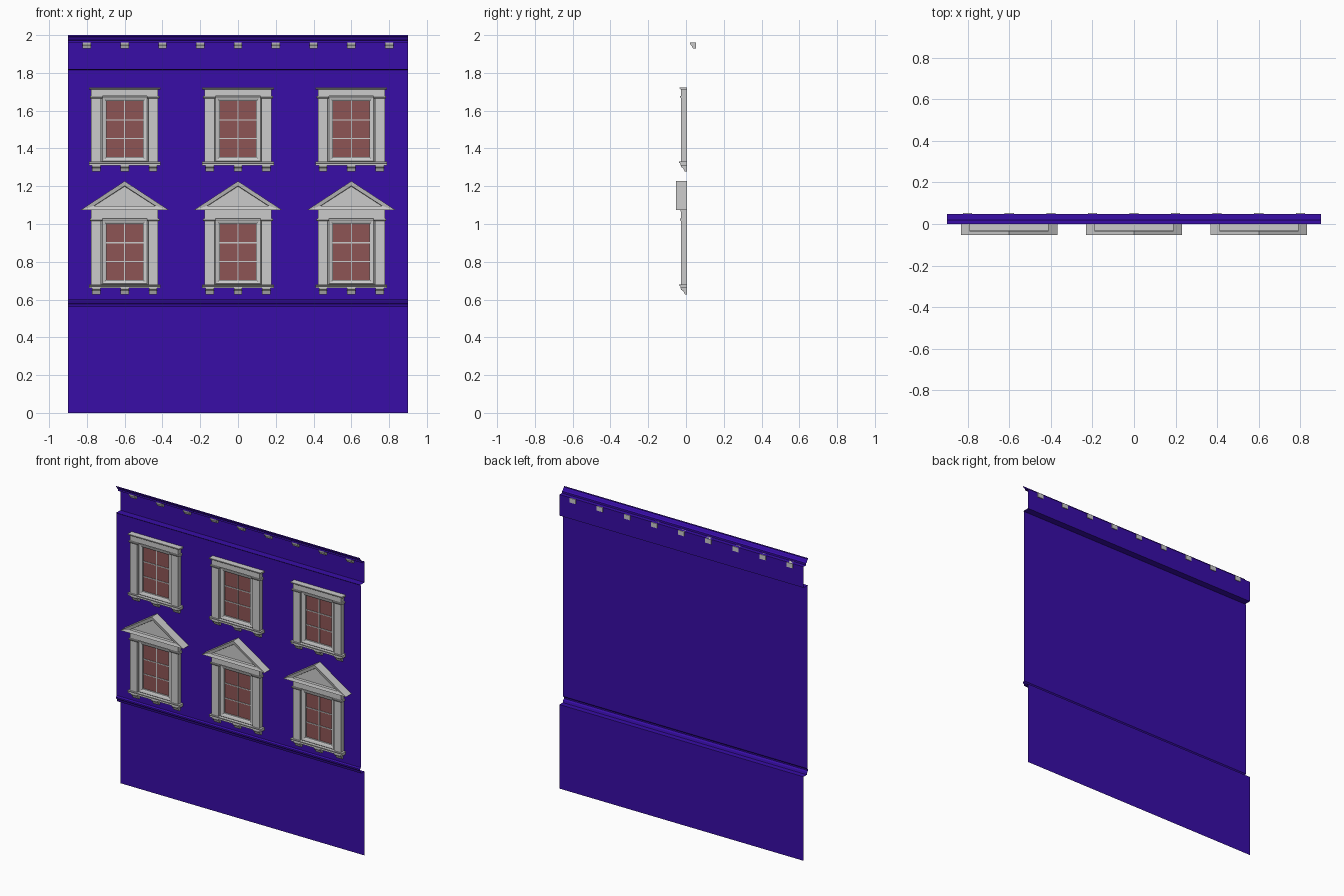
import bpy

if "Cube" in bpy.data.objects:
    bpy.data.objects.remove(bpy.data.objects["Cube"])


def material(name, rgb):
    m = bpy.data.materials.new(name)
    m.diffuse_color = (*rgb, 1)
    m.use_nodes = True
    m.node_tree.nodes["Principled BSDF"].inputs["Base Color"].default_value = m.diffuse_color
    return m


BLUE = material("wall_blue", (0.04, 0.004, 0.39))
RED = material("glass_red", (0.27, 0.09, 0.09))


def make(name, verts, faces, mat=None):
    me = bpy.data.meshes.new(name)
    me.from_pydata(verts, [], faces)
    me.update()
    ob = bpy.data.objects.new(name, me)
    bpy.context.collection.objects.link(ob)
    if mat:
        me.materials.append(mat)
    return ob


def extrude_x(name, profile, x0, x1, mat=None, solid=True):
    """Run a (y, z) profile along x; solid closes the loop and caps it."""
    n = len(profile)
    verts = [(x, y, z) for x in (x0, x1) for y, z in profile]
    faces = [(i, (i + 1) % n, n + (i + 1) % n, n + i) for i in range(n if solid else n - 1)]
    if solid:
        faces += [tuple(range(n))[::-1], tuple(range(n, 2 * n))]
    return make(name, verts, faces, mat)


def box(name, x0, x1, y0, y1, z0, z1, mat=None):
    return extrude_x(name, [(y0, z0), (y1, z0), (y1, z1), (y0, z1)], x0, x1, mat)


def nested_rings(name, rings, cap=False):
    """Join successive outlines (lists of points) into a moulded frame."""
    n = len(rings[0])
    verts = [p for r in rings for p in r]
    faces = [(k * n + i, k * n + (i + 1) % n, (k + 1) * n + (i + 1) % n, (k + 1) * n + i)
             for k in range(len(rings) - 1) for i in range(n)]
    if cap:
        faces.append(tuple(range((len(rings) - 1) * n, len(rings) * n)))
    return make(name, verts, faces)


BACK = 0.006


def rect(cx, hw, z0, z1, y):
    return [(cx - hw, y, z0), (cx + hw, y, z0), (cx + hw, y, z1), (cx - hw, y, z1)]


def tri(cx, hw, z0, z1, y):
    return [(cx - hw, y, z0), (cx + hw, y, z0), (cx, y, z1)]


def bracket(name, cx, z):
    extrude_x(name, [(BACK, z), (-0.028, z), (-0.026, z - 0.008), (-0.014, z - 0.016),
                     (-0.006, z - 0.033), (BACK, z - 0.033)], cx - 0.022, cx + 0.022)


def window(cx, z, pediment):
    # sill with three brackets
    extrude_x("sill", [(BACK, z - 0.012), (-0.028, z - 0.012), (-0.028, z - 0.002),
                       (-0.036, z + 0.002), (-0.036, z + 0.008), (BACK, z + 0.008)],
              cx - 0.19, cx + 0.19)
    for dx in (-0.15, 0, 0.15):
        bracket("sill_bracket", cx + dx, z - 0.012)
    # side pilasters and their capitals
    for s in (-1, 1):
        a, b = sorted((cx + s * 0.125, cx + s * 0.177))
        box("pilaster", a, b, -0.026, BACK, z + 0.008, z + 0.365)
        extrude_x("capital", [(BACK, z + 0.343), (-0.027, z + 0.343), (-0.033, z + 0.35),
                              (-0.033, z + 0.356), (BACK, z + 0.356)], a - 0.007, b + 0.007)
    # stepped frame around the glass
    nested_rings("window_frame", [
        rect(cx, 0.126, z + 0.005, z + 0.358, BACK),
        rect(cx, 0.126, z + 0.005, z + 0.358, -0.012),
        rect(cx, 0.118, z + 0.012, z + 0.35, -0.018),
        rect(cx, 0.105, z + 0.024, z + 0.336, -0.014),
        rect(cx, 0.096, z + 0.032, z + 0.328, -0.010),
        rect(cx, 0.096, z + 0.032, z + 0.328, 0.002)])
    # glass and glazing bars
    make("glass", rect(cx, 0.096, z + 0.032, z + 0.328, 0.001), [(0, 1, 2, 3)], RED)
    box("upright_bar", cx - 0.003, cx + 0.003, -0.003, 0.002, z + 0.032, z + 0.328)
    for h in (0.13, 0.229):
        box("cross_bar", cx - 0.096, cx + 0.096, -0.003, 0.002, z + h - 0.003, z + h + 0.003)
    # lintel
    box("lintel", cx - 0.177, cx + 0.177, -0.026, BACK, z + 0.356, z + 0.398)
    if pediment:
        b = z + 0.4
        box("lintel_top", cx - 0.177, cx + 0.177, -0.028, BACK, b - 0.005, b + 0.01)
        nested_rings("pediment", [
            tri(cx, 0.232, b + 0.003, b + 0.155, BACK),
            tri(cx, 0.232, b + 0.003, b + 0.155, -0.052),
            tri(cx, 0.166, b + 0.022, b + 0.130, -0.046),
            tri(cx, 0.160, b + 0.024, b + 0.127, -0.030)], cap=True)
        make("pediment_back", tri(cx, 0.232, b + 0.003, b + 0.155, BACK), [(0, 2, 1)])
    else:
        extrude_x("lintel_cap", [(BACK, z + 0.39), (-0.026, z + 0.39), (-0.034, z + 0.396),
                                 (-0.034, z + 0.401), (BACK, z + 0.401)], cx - 0.19, cx + 0.19)


# wall sheet with string course, frieze step and cornice
extrude_x("wall", [(0.047, 0), (0.047, 0.56), (0.012, 0.56), (0.008, 0.575), (0.0, 0.583),
                   (0.0, 0.592), (0.008, 0.6), (0.008, 1.815), (0.002, 1.82), (0.047, 1.82),
                   (0.047, 1.96), (0.02, 1.96), (0.02, 1.972), (0.012, 1.978), (0.008, 1.987),
                   (0.0, 1.992), (0.0, 2.0)], -0.9, 0.9, BLUE, solid=False)

# cornice blocks
for k in range(-4, 5):
    x = k * 0.2
    extrude_x("cornice_block", [(0.052, 1.96), (0.021, 1.96), (0.023, 1.95), (0.031, 1.942),
                                (0.036, 1.93), (0.052, 1.93)], x - 0.022, x + 0.022)

# two rows of three windows
for cx in (-0.6, 0, 0.6):
    window(cx, 0.672, True)
    window(cx, 1.322, False)
